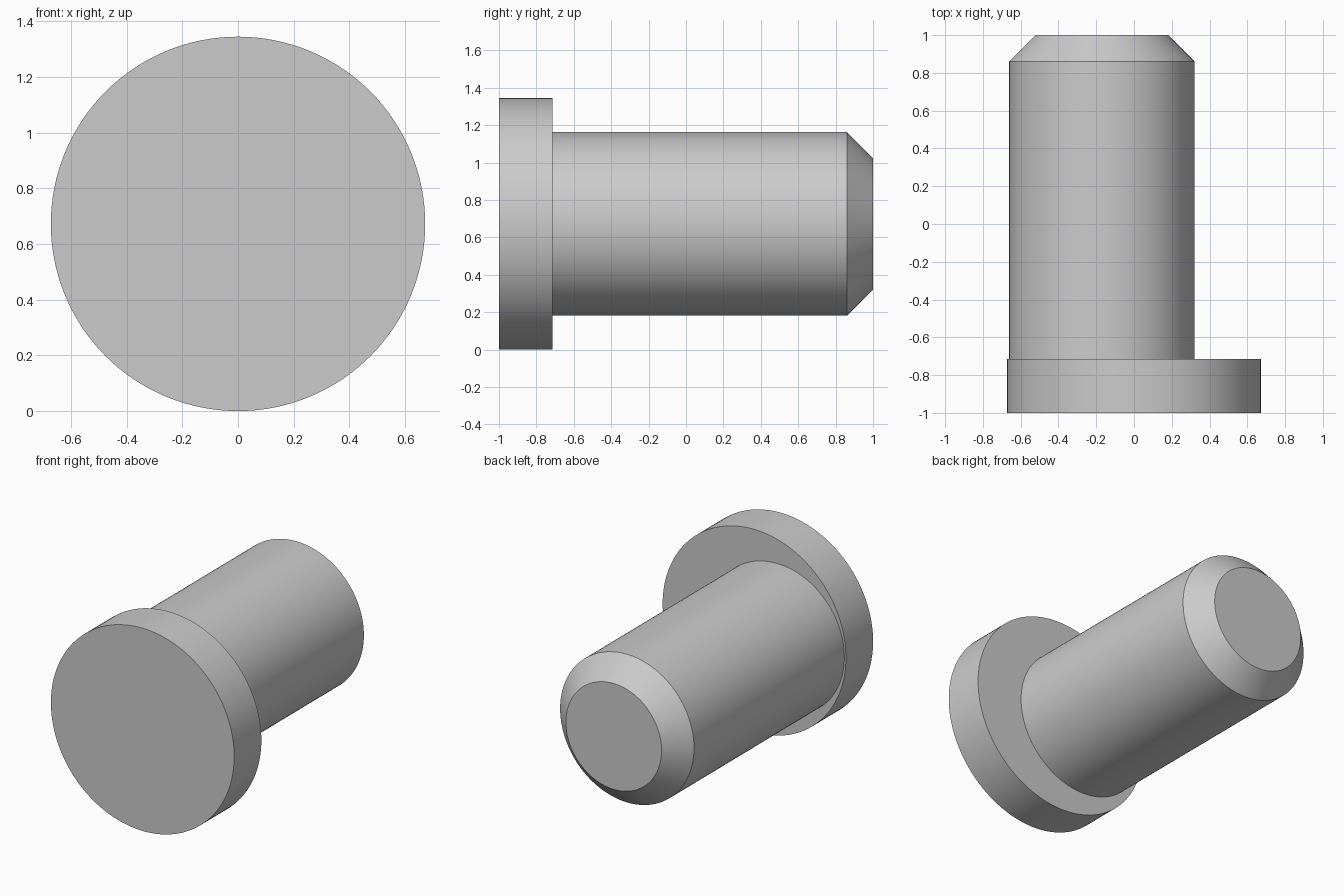
import bpy
import bmesh
import math
from mathutils import Matrix

cube = bpy.data.objects.get("Cube")
if cube:
    bpy.data.objects.remove(cube, do_unlink=True)

SEGMENTS = 128
HEAD_RADIUS = 0.672
SHAFT_RADIUS = 0.491
CHAMFER = 0.14

grey = bpy.data.materials.new("plain_grey")
grey.use_nodes = True
colour = (0.6, 0.6, 0.6, 1)
grey.diffuse_color = colour
grey.node_tree.nodes["Principled BSDF"].inputs["Base Color"].default_value = colour


def turned_part(name, x, profile):
    """Closed solid of revolution along y from (y, radius) pairs."""
    bm = bmesh.new()
    rings = []
    for y, radius in profile:
        place = Matrix.Translation((x, y, HEAD_RADIUS)) @ Matrix.Rotation(math.pi / 2, 4, "X")
        ring = bmesh.ops.create_circle(bm, segments=SEGMENTS, radius=radius, matrix=place)
        rings.append(ring["verts"])
    for a, b in zip(rings, rings[1:]):
        for i in range(SEGMENTS):
            j = (i + 1) % SEGMENTS
            bm.faces.new((a[i], a[j], b[j], b[i]))
    bm.faces.new(rings[0])
    bm.faces.new(rings[-1])
    bmesh.ops.recalc_face_normals(bm, faces=bm.faces)
    mesh = bpy.data.meshes.new(name)
    bm.to_mesh(mesh)
    bm.free()
    mesh.materials.append(grey)
    obj = bpy.data.objects.new(name, mesh)
    bpy.context.collection.objects.link(obj)
    bpy.ops.object.select_all(action="DESELECT")
    obj.select_set(True)
    bpy.context.view_layer.objects.active = obj
    bpy.ops.object.shade_smooth_by_angle(angle=math.radians(30))


# Wide disc at the front
turned_part("head", 0, [(-1, HEAD_RADIUS), (-0.715, HEAD_RADIUS)])

# Off-centre shaft with a chamfered tip
turned_part("shaft", -0.17, [
    (-0.715, SHAFT_RADIUS),
    (1 - CHAMFER, SHAFT_RADIUS),
    (1, SHAFT_RADIUS - CHAMFER),
])
